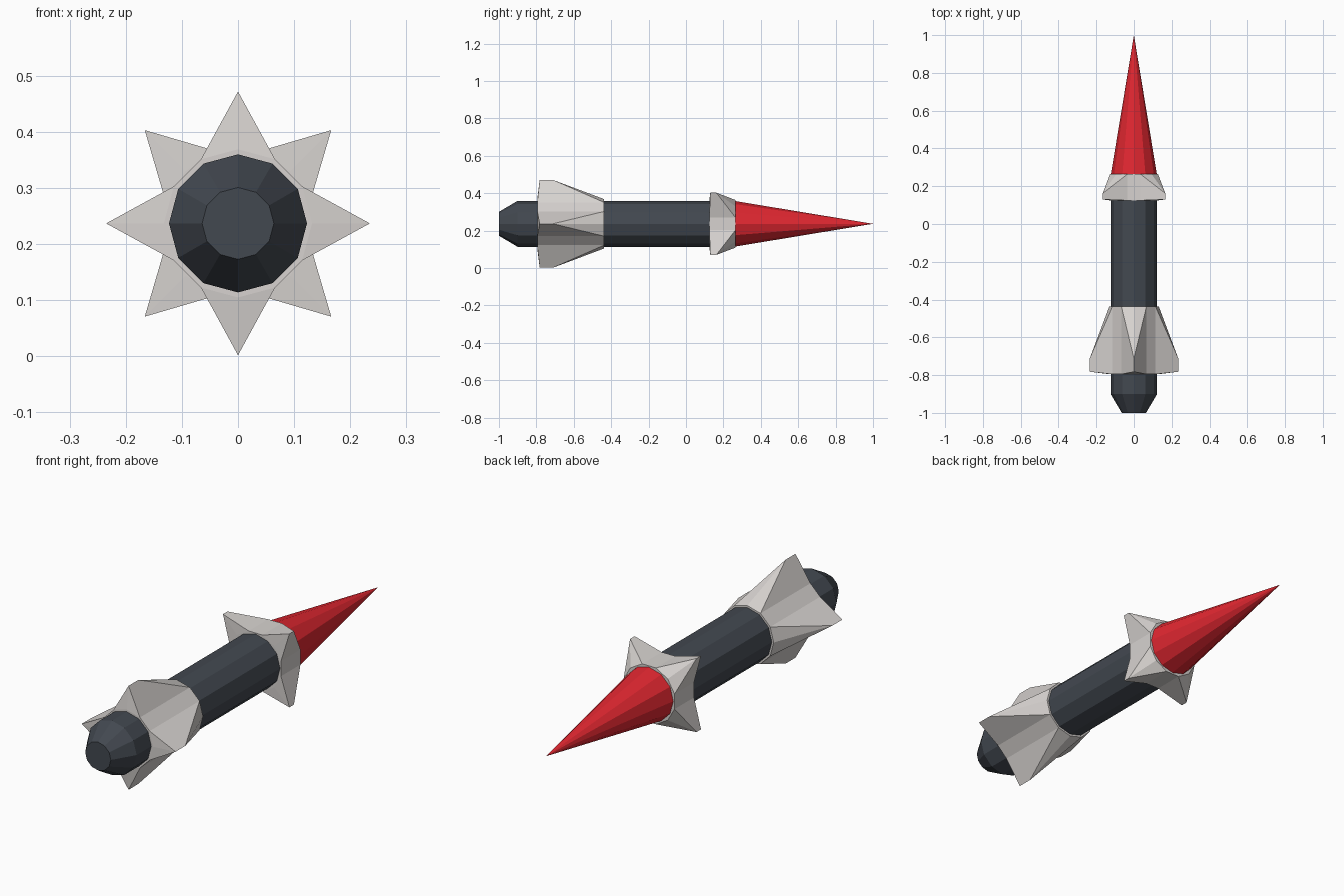
import bpy, bmesh
from math import sin, cos, pi

if "Cube" in bpy.data.objects:
    bpy.data.objects.remove(bpy.data.objects["Cube"])

SIDES = 12
AXIS_Z = 0.2366


def paint(obj, name, color):
    mat = bpy.data.materials.get(name) or bpy.data.materials.new(name)
    mat.diffuse_color = color
    mat.use_nodes = True
    mat.node_tree.nodes["Principled BSDF"].inputs["Base Color"].default_value = mat.diffuse_color
    obj.data.materials.append(mat)


def finish(bm, name):
    bmesh.ops.recalc_face_normals(bm, faces=bm.faces)
    mesh = bpy.data.meshes.new(name)
    bm.to_mesh(mesh)
    bm.free()
    obj = bpy.data.objects.new(name, mesh)
    obj.location.z = AXIS_Z
    bpy.context.collection.objects.link(obj)
    return obj


def polar(bm, radius, angle, y):
    return bm.verts.new((radius * sin(angle), y, radius * cos(angle)))


def ring(bm, radius, y, turn=0.0):
    return [polar(bm, radius, turn + 2 * pi * i / SIDES, y) for i in range(SIDES)]


def lathe(name, profile, tip_y=None):
    """Faceted body of revolution along y, optionally ending in a point."""
    bm = bmesh.new()
    rings = [ring(bm, r, y) for r, y in profile]
    for a, b in zip(rings, rings[1:]):
        for i in range(SIDES):
            j = (i + 1) % SIDES
            bm.faces.new((a[i], a[j], b[j], b[i]))
    bm.faces.new(rings[0])
    last = rings[-1]
    if tip_y is None:
        bm.faces.new(last)
    else:
        tip = bm.verts.new((0, tip_y, 0))
        for i in range(SIDES):
            bm.faces.new((last[i], last[(i + 1) % SIDES], tip))
    return finish(bm, name)


def finned_collar(name, y_back, tip_back, tip_front, y_front, turn):
    """Collar with four pointed fins, each raised from two neighbouring sides."""
    bm = bmesh.new()
    back = ring(bm, 0.132, y_back, turn)
    front = ring(bm, 0.132, y_front, turn)
    bm.faces.new(back)
    bm.faces.new(front)
    for k in range(4):
        i = 3 * k
        angle = turn + k * pi / 2
        t1 = polar(bm, 0.235, angle, tip_back)
        t2 = polar(bm, 0.235, angle, tip_front)
        for s in (i - 1, (i + 1) % SIDES):
            bm.faces.new((back[i], back[s], t1))
            bm.faces.new((back[s], t2, t1))
            bm.faces.new((back[s], front[s], t2))
            bm.faces.new((front[s], front[i], t2))
        # flat side between fins
        a, b = i + 1, i + 2
        bm.faces.new((back[a], back[b], front[b], front[a]))
    return finish(bm, name)


# Dark tube with tapered tail
body = lathe("body_tube", [(0.064, -1.0), (0.123, -0.9), (0.123, 0.255)])
paint(body, "dark_slate", (0.055, 0.065, 0.08, 1))

# Red pointed nose
nose = lathe("nose_cone", [(0.122, 0.26)], tip_y=1.0)
paint(nose, "red", (0.75, 0.02, 0.03, 1))

# Tail fins and nose collar, turned an eighth apart
tail = finned_collar("tail_fins", -0.795, -0.782, -0.712, -0.438, 0)
collar = finned_collar("front_fins", 0.125, 0.13, 0.162, 0.264, pi / 4)
for part in (tail, collar):
    paint(part, "light_grey", (0.68, 0.65, 0.63, 1))
